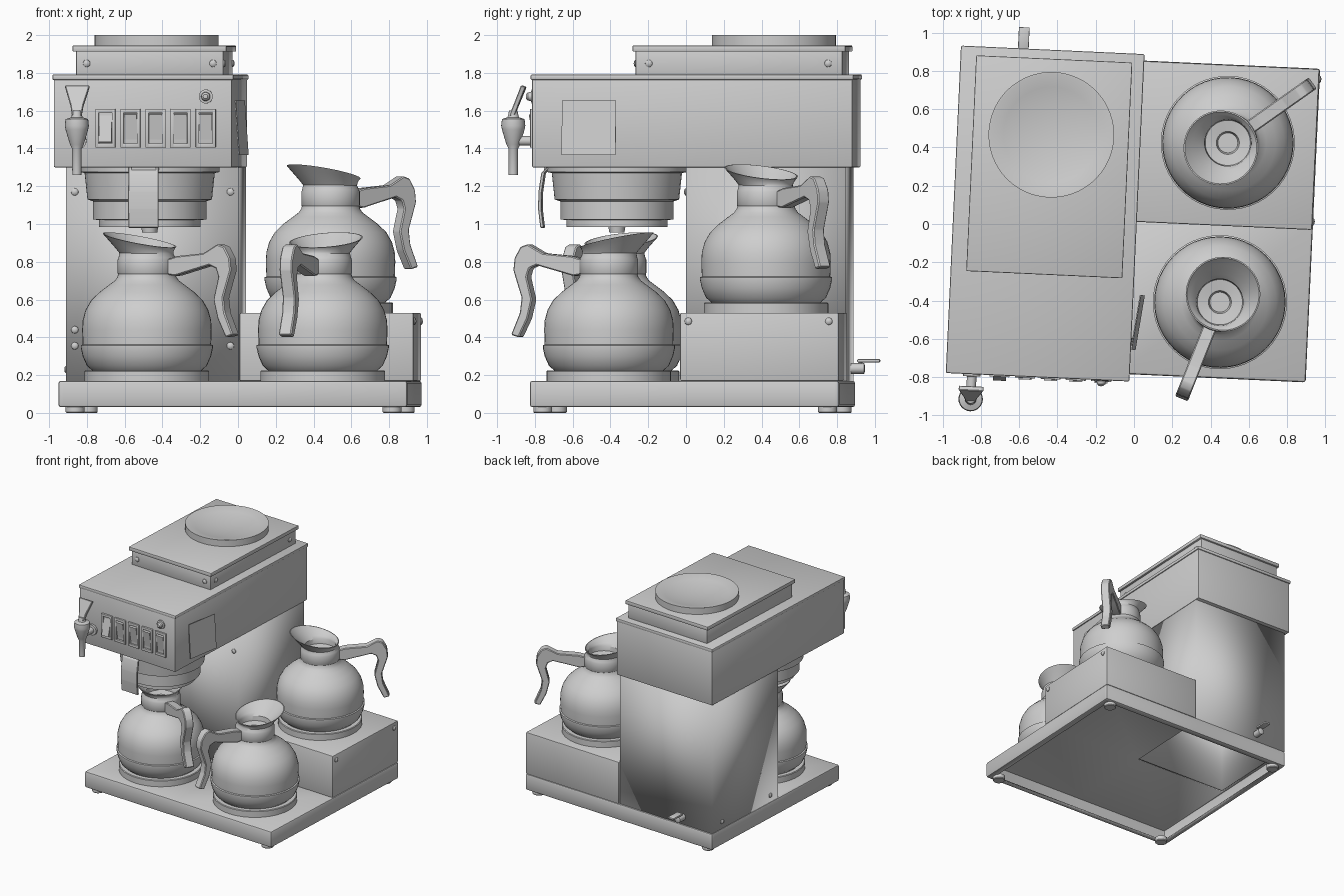
import bpy, bmesh, math
from mathutils import Matrix, Vector

if "Cube" in bpy.data.objects:
    bpy.data.objects.remove(bpy.data.objects["Cube"])

TURN = Matrix.Rotation(math.radians(-2.65), 4, 'Z')   # whole machine stands slightly turned
GREY = bpy.data.materials.new("plain_grey")
GREY.diffuse_color = (0.62, 0.62, 0.62, 1)
GREY.use_nodes = True
GREY.node_tree.nodes["Principled BSDF"].inputs["Base Color"].default_value = GREY.diffuse_color


def finish(bm, name, matrix=None, angle=32, thick=0):
    """Turn a bmesh into a named object with sharp edges kept."""
    bmesh.ops.recalc_face_normals(bm, faces=bm.faces)
    bm.transform(TURN @ (matrix or Matrix()))
    me = bpy.data.meshes.new(name)
    bm.to_mesh(me)
    bm.free()
    me.materials.append(GREY)
    me.shade_smooth()
    me.set_sharp_from_angle(angle=math.radians(angle))
    ob = bpy.data.objects.new(name, me)
    bpy.context.collection.objects.link(ob)
    if thick:
        mod = ob.modifiers.new("sheet", 'SOLIDIFY')
        mod.thickness = thick
        mod.offset = -1
    return ob


def box(name, x0, x1, y0, y1, z0, z1, bevel=0.0, matrix=None):
    bm = bmesh.new()
    bmesh.ops.create_cube(bm, size=1)
    for v in bm.verts:
        v.co = ((x0 + x1) / 2 + v.co.x * (x1 - x0),
                (y0 + y1) / 2 + v.co.y * (y1 - y0),
                (z0 + z1) / 2 + v.co.z * (z1 - z0))
    if bevel:
        bmesh.ops.bevel(bm, geom=bm.edges[:], offset=bevel, segments=2,
                        affect='EDGES', profile=0.5)
    return finish(bm, name, matrix)


def lathe_mesh(profile, n=48):
    """Revolve (radius, height) points round z; radius 0 closes the end."""
    bm = bmesh.new()
    rings = []
    for r, z in profile:
        if r == 0:
            rings.append([bm.verts.new((0, 0, z))] * n)
        else:
            rings.append([bm.verts.new((r * math.cos(2 * math.pi * i / n),
                                        r * math.sin(2 * math.pi * i / n), z)) for i in range(n)])
    for a, b in zip(rings, rings[1:]):
        for i in range(n):
            j = (i + 1) % n
            bm.faces.new(list(dict.fromkeys([a[i], a[j], b[j], b[i]])))
    return bm


def lathe(name, profile, at, n=48, rot=None):
    m = Matrix.Translation(at) @ (rot or Matrix())
    return finish(lathe_mesh(profile, n), name, m)


def prism(name, pts, half, matrix=None, bevel=0.006):
    """Extrude an outline in the xz plane along y."""
    bm = bmesh.new()
    f = bm.faces.new([bm.verts.new((x, -half, z)) for x, z in pts])
    new = bmesh.ops.extrude_face_region(bm, geom=[f])["geom"]
    for v in new:
        if isinstance(v, bmesh.types.BMVert):
            v.co.y = half
    if bevel:
        bmesh.ops.bevel(bm, geom=bm.edges[:], offset=bevel, segments=1, affect='EDGES')
    return finish(bm, name, matrix)


FRONT = Matrix.Rotation(math.radians(90), 4, 'X')     # lathe axis towards -y
BACK = Matrix.Rotation(math.radians(-90), 4, 'X')
SIDE = Matrix.Rotation(math.radians(90), 4, 'Y')      # lathe axis towards +x


def screw(at, rot):
    lathe("screw", [(0.02, -0.004), (0.019, 0.005), (0.012, 0.011), (0, 0.013)], at, 12, rot)


# Base tray: open underneath, with a hole below the tower and an inward flange
X0, X1, Y0, Y1 = -0.916, 0.934, -0.785, 0.855
bm = bmesh.new()
xs, ys = [X0, -0.89, -0.02, X1], [Y0, 0.03, 0.83, Y1]
grid = [[bm.verts.new((x, y, 0.17)) for y in ys] for x in xs]
for i in range(3):
    for j in range(3):
        if (i, j) != (1, 1):
            bm.faces.new([grid[i][j], grid[i + 1][j], grid[i + 1][j + 1], grid[i][j + 1]])
on_rim = lambda v: v.co.x in (xmin, xmax) or v.co.y in (ymin, ymax)
xmin, xmax = grid[0][0].co.x, grid[3][0].co.x
ymin, ymax = grid[0][0].co.y, grid[0][3].co.y
rim = [e for e in bm.edges if e.is_boundary and all(on_rim(v) for v in e.verts)]
for step in range(2):
    geom = bmesh.ops.extrude_edge_only(bm, edges=rim)["geom"]
    rim = [g for g in geom if isinstance(g, bmesh.types.BMEdge)]
    for v in (g for g in geom if isinstance(g, bmesh.types.BMVert)):
        if step == 0:
            v.co.z = 0.03
        else:
            v.co.x = min(max(v.co.x, X0 + 0.05), X1 - 0.05)
            v.co.y = min(max(v.co.y, Y0 + 0.05), Y1 - 0.05)
bmesh.ops.remove_doubles(bm, verts=bm.verts, dist=0.0005)
bmesh.ops.recalc_face_normals(bm, faces=bm.faces)
bent = [e for e in bm.edges if len(e.link_faces) == 2 and e.calc_face_angle(0) > 1]
bmesh.ops.bevel(bm, geom=bent, offset=0.014, segments=2, affect='EDGES', profile=0.5)
finish(bm, "base_tray", thick=0.01)

for x in (-0.83, 0.85):
    for y in (-0.72, 0.79):
        lathe("foot", [(0, 0), (0.045, 0), (0.05, 0.006), (0.05, 0.04), (0, 0.04)], (x, y, 0), 24)

# Tower: hollow sheet-metal column
bm = bmesh.new()
bmesh.ops.create_cube(bm, size=1)
bmesh.ops.delete(bm, geom=[f for f in bm.faces if abs(f.normal.z) > 0.5], context='FACES_ONLY')
for v in bm.verts:
    v.co = (-0.455 + v.co.x * 0.915, 0.423 + v.co.y * 0.845, 0.735 + v.co.z * 1.13)
finish(bm, "tower", thick=0.01)
for p in [(-0.865, 1.17), (-0.04, 1.17), (-0.865, 0.44), (-0.865, 0.355), (-0.04, 0.355)]:
    screw((p[0], 0, p[1]), FRONT)
for y in (0.1, 0.72):
    screw((-0.912, y, 0.23), SIDE.inverted())

# Raised warmer box beside the tower
box("warmer_box", 0.008, 0.93, 0.012, 0.853, 0.168, 0.53, 0.008)
for y in (0.055, 0.80):
    screw((0.93, y, 0.485), SIDE)

# Head with lid, and the reservoir box on it
box("head", -0.938, 0.006, -0.815, 0.881, 1.3, 1.768, 0.006)
box("head_lid", -0.946, 0.014, -0.823, 0.889, 1.762, 1.792, 0.008)
box("reservoir", -0.846, -0.066, -0.27, 0.826, 1.785, 1.92, 0.005)
box("reservoir_lid", -0.864, -0.048, -0.286, 0.842, 1.912, 1.945, 0.006)
for x in (-0.79, -0.12):
    screw((x, -0.27, 1.85), FRONT)
for y in (-0.2, 0.75):
    screw((-0.066, y, 1.85), SIDE)
# Dished round cap
lathe("fill_cap", [(0.328, 1.94), (0.328, 2.0), (0.318, 2.0), (0.25, 1.982), (0.16, 1.966),
                   (0.08, 1.958), (0, 1.955)], (-0.453, 0.4455, 0), 64)

# Rocker switches
for i in range(5):
    x = -0.665 + i * 0.133
    for s in (-1, 1):
        box("switch_bezel_side", x + s * 0.044 - 0.009, x + s * 0.044 + 0.009,
            -0.83, -0.81, 1.405, 1.61, 0.003)
        zc = 1.5075 + s * 0.0915
        box("switch_bezel_end", x - 0.045, x + 0.045, -0.83, -0.81, zc - 0.011, zc + 0.011, 0.003)
    tip = -0.838 if i else -0.85
    prof = [(-tip, 1.435 if not i else 1.58), (0.812, 1.43), (0.812, 1.585)]
    # wedge-shaped rocker, the first one pressed the other way
    prism("switch_rocker", [(-a, b) for a, b in prof], 0.034,
          Matrix.Translation((x, 0, 0)) @ Matrix.Rotation(math.radians(90), 4, 'Z'), 0)

# Indicator lamp
lathe("indicator_lamp", [(0.037, 0), (0.037, 0.012), (0.024, 0.014), (0.022, 0.03),
                         (0.012, 0.04), (0, 0.042)], (-0.133, -0.813, 1.675), 20, FRONT)

# Hot water faucet
fx, fy = -0.81, -0.953
lathe("faucet_body", [(0, 1.26), (0.024, 1.26), (0.026, 1.40), (0.036, 1.42), (0.06, 1.50),
                      (0.064, 1.52), (0.06, 1.555), (0.03, 1.565), (0.022, 1.60), (0, 1.60)],
      (fx, fy, 0), 24)
lathe("faucet_shank", [(0.025, 0), (0.025, 0.13), (0, 0.13)], (fx, -0.81, 1.44), 20, FRONT)
lathe("faucet_collar", [(0.045, 0), (0.045, 0.018), (0.025, 0.02)], (fx, -0.815, 1.44), 20, FRONT)
tilt = Matrix.Translation((fx, fy - 0.008, 1.57)) @ Matrix.Rotation(math.radians(-22), 4, 'X')
prism("faucet_lever", [(-0.025, 0), (0.025, 0), (0.034, 0.06), (0.066, 0.172), (-0.066, 0.172),
                       (-0.034, 0.06)], 0.013, tilt, 0.004)

# Loose label plate leaning off the side of the head
lean = (Matrix.Translation((0.043, -0.513, 1.51)) @ Matrix.Rotation(math.radians(-7), 4, 'Z')
        @ Matrix.Rotation(math.radians(-4), 4, 'Y'))
box("label_plate", -0.003, 0.003, -0.145, 0.145, -0.145, 0.145, 0, lean)

# Stepped brew funnel with its front handle
lathe("brew_funnel", [(0.37, 1.305), (0.37, 1.275), (0.345, 1.27), (0.33, 1.13), (0.30, 1.12),
                      (0.30, 1.025), (0.268, 1.02), (0.268, 0.985), (0.045, 0.985), (0.04, 0.955),
                      (0, 0.955)], (-0.45, -0.387, 0))
curve = [(-0.755, 1.3), (-0.785, 1.27), (-0.80, 1.17), (-0.802, 1.08), (-0.79, 0.98)]
prism("funnel_handle", curve + [(y + 0.018, z) for y, z in reversed(curve)], 0.08,
      Matrix.Translation((-0.465, 0, 0)) @ Matrix.Rotation(math.radians(90), 4, 'Z'), 0.003)
box("funnel_bracket", -0.53, -0.40, -0.77, -0.70, 1.275, 1.305)

# Rear drain valve
lathe("drain_pipe", [(0.028, 0), (0.028, 0.075), (0.015, 0.08), (0, 0.08)], (-0.62, 0.84, 0.235), 20, BACK)
box("drain_stem", -0.63, -0.61, 0.885, 0.905, 0.24, 0.28)
box("drain_lever", -0.648, -0.592, 0.88, 1.0, 0.268, 0.284, 0.004)

# Warming plates and carafes: x, y, plate bottom, handle direction
HANDLE = [(0.13, 0.81), (0.20, 0.83), (0.363, 0.845), (0.45, 0.893), (0.49, 0.88), (0.525, 0.82),
          (0.532, 0.755), (0.485, 0.61), (0.495, 0.53), (0.545, 0.413), (0.50, 0.40),
          (0.45, 0.50), (0.425, 0.60), (0.455, 0.72), (0.44, 0.765), (0.40, 0.782),
          (0.30, 0.755), (0.19, 0.725), (0.13, 0.735)]
BODY = [(0, 0.225), (0.29, 0.225), (0.318, 0.25), (0.34, 0.30), (0.35, 0.345), (0.35, 0.358),
        (0.34, 0.362), (0.343, 0.44), (0.34, 0.49), (0.325, 0.545), (0.295, 0.597), (0.25, 0.64),
        (0.20, 0.678), (0.17, 0.70), (0.156, 0.72), (0.152, 0.735), (0.155, 0.74), (0.155, 0.81),
        (0.15, 0.822), (0.143, 0.845), (0.155, 0.865), (0.178, 0.895), (0.195, 0.915),
        (0.188, 0.916), (0.165, 0.89), (0.135, 0.86), (0.122, 0.84), (0.118, 0.80), (0.06, 0.79),
        (0.052, 0.76), (0, 0.76)]
for px, py, pz, ang in [(-0.465, -0.387, 0.17, -30), (0.467, -0.387, 0.17, -111.7),
                        (0.47, 0.446, 0.53, 35.2)]:
    lathe("warming_plate", [(0.33, -0.002), (0.33, 0.05), (0.325, 0.055), (0.27, 0.055),
                            (0.265, 0.05), (0, 0.05)], (px, py, pz), 48)
    m = (Matrix.Translation((px, py, pz - 0.17)) @
         Matrix.Rotation(math.radians(ang + 2.65), 4, 'Z'))
    bm = lathe_mesh(BODY, 48)
    for v in bm.verts:                       # pull the rim out into a raised spout
        t = min(max((v.co.z - 0.84) / 0.075, 0), 1)
        v.co = (v.co.x - 0.045 * t, v.co.y, v.co.z - 0.21 * v.co.x * t)
    finish(bm, "carafe", m)
    prism("carafe_handle", HANDLE, 0.036, m)
